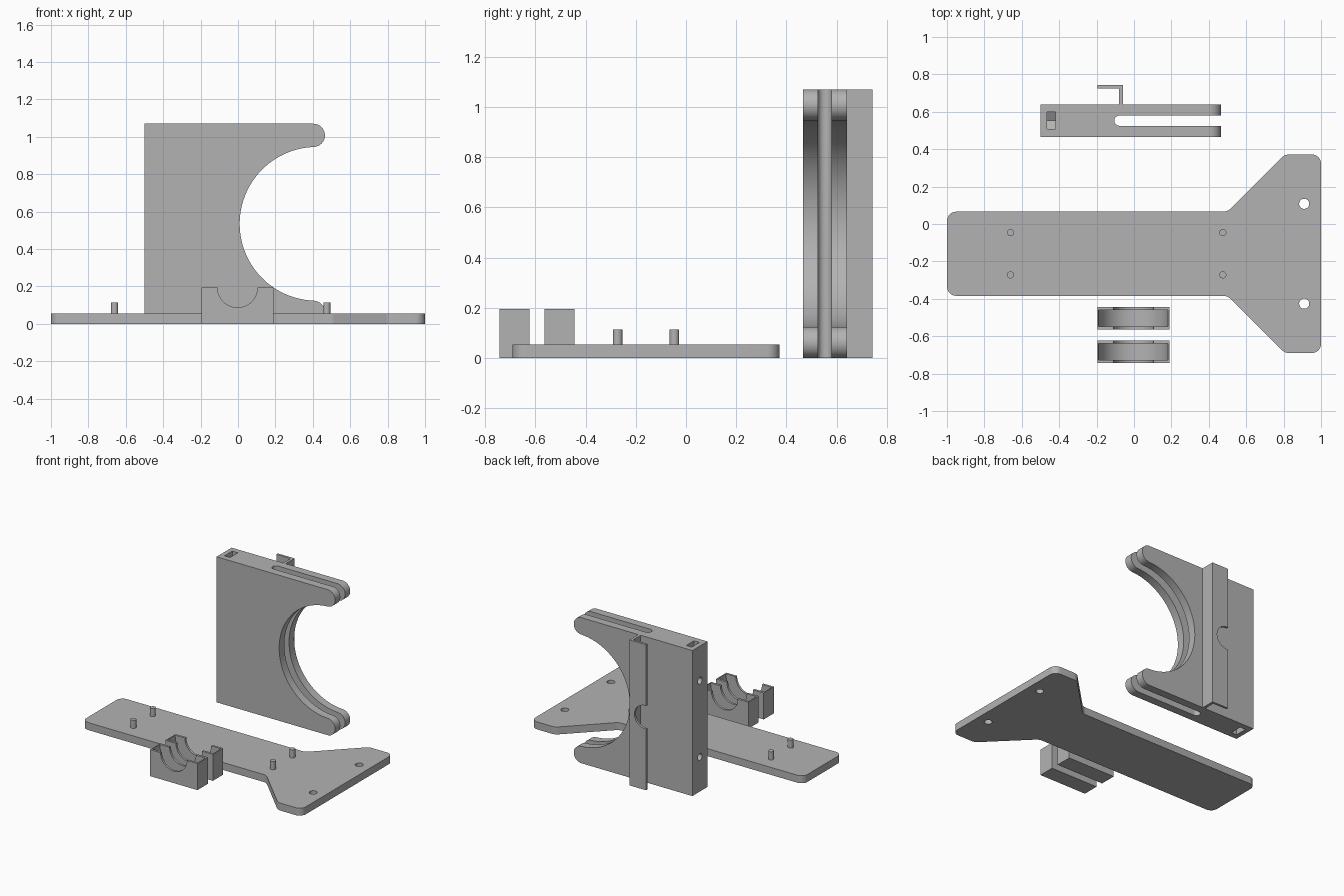
import bpy, bmesh, math
from mathutils import Vector

if "Cube" in bpy.data.objects:
    bpy.data.objects.remove(bpy.data.objects["Cube"])

grey = bpy.data.materials.new("plain grey")
grey.diffuse_color = (0.45, 0.45, 0.45, 1)
grey.use_nodes = True
grey.node_tree.nodes["Principled BSDF"].inputs["Base Color"].default_value = grey.diffuse_color

MAP = {'x': lambda a, b, h: (h, a, b), 'y': lambda a, b, h: (a, h, b), 'z': lambda a, b, h: (a, b, h)}


def prism(name, pts, axis, lo, hi):
    """Extrude a 2D profile along an axis."""
    bm = bmesh.new()
    f = bm.faces.new([bm.verts.new(MAP[axis](a, b, lo)) for a, b in pts])
    ext = bmesh.ops.extrude_face_region(bm, geom=[f])
    move = Vector(MAP[axis](0, 0, hi - lo))
    bmesh.ops.translate(bm, vec=move, verts=[v for v in ext['geom'] if isinstance(v, bmesh.types.BMVert)])
    bmesh.ops.recalc_face_normals(bm, faces=bm.faces)
    me = bpy.data.meshes.new(name)
    bm.to_mesh(me)
    bm.free()
    me.materials.append(grey)
    ob = bpy.data.objects.new(name, me)
    bpy.context.collection.objects.link(ob)
    return ob


def arc(cx, cy, r, a0, a1, n):
    angles = [math.radians(a0 + (a1 - a0) * i / n) for i in range(n + 1)]
    return [(cx + r * math.cos(t), cy + r * math.sin(t)) for t in angles]


def circle(cx, cy, r, n=32):
    return arc(cx, cy, r, 0, 360, n)[:-1]


def box(x0, x1, y0, y1):
    return [(x0, y0), (x1, y0), (x1, y1), (x0, y1)]


def fillet(corners, n=8):
    """Round each (x, y, radius) corner of a polygon."""
    out = []
    for i, (x, y, r) in enumerate(corners):
        p = Vector((x, y))
        u = (Vector(corners[i - 1][:2]) - p).normalized()
        v = (Vector(corners[(i + 1) % len(corners)][:2]) - p).normalized()
        half = u.angle(v) / 2
        c = p + (u + v).normalized() * (r / math.sin(half))
        s, e = p + u * (r / math.tan(half)) - c, p + v * (r / math.tan(half)) - c
        turn = math.atan2(s.x * e.y - s.y * e.x, s.dot(e))
        start = math.atan2(s.y, s.x)
        out += [(c.x + r * math.cos(start + turn * k / n), c.y + r * math.sin(start + turn * k / n))
                for k in range(n + 1)]
    return out


def cut(ob, cutters):
    for c in cutters:
        m = ob.modifiers.new("cut", 'BOOLEAN')
        m.operation, m.solver, m.object = 'DIFFERENCE', 'EXACT', c
    bpy.context.view_layer.update()
    me = bpy.data.meshes.new_from_object(ob.evaluated_get(bpy.context.evaluated_depsgraph_get()))
    ob.modifiers.clear()
    ob.data = me
    for c in cutters:
        bpy.data.objects.remove(c)


# Base plate with flared end and two screw holes
MID = -0.159
half = [(-1, 0.225, 0.05), (0.5, 0.225, 0.06), (0.806, 0.531, 0.06), (1, 0.531, 0.05)]
outline = [(x, MID + y, r) for x, y, r in half] + [(x, MID - y, r) for x, y, r in reversed(half)]
plate = prism("base_plate", fillet(outline), 'z', 0, 0.055)
cut(plate, [prism("hole", circle(0.91, MID + s * 0.267, 0.027), 'z', -0.1, 0.2) for s in (-1, 1)])

# Locating pins on the plate
for x in (-0.66, 0.475):
    for s in (-1, 1):
        prism("locating_pin", circle(x, MID + s * 0.113, 0.019, 24), 'z', 0.05, 0.115)

# Bracket body: rectangular block with a round bite and rounded tips
H, Y0, Y1 = 1.07, 0.465, 0.64
YC, ZC, TIP = (Y0 + Y1) / 2, H / 2, 0.062
profile = ([(-0.5, 0)] + arc(0.403, TIP, TIP, -90, 80, 14)
           + arc(0.42, ZC, 0.411, 268, 92, 64)
           + arc(0.403, H - TIP, TIP, -80, 90, 14) + [(-0.5, H)])
body = prism("bracket_body", profile, 'y', Y0, Y1)

# Long slot between the jaws, nut pockets and side screw holes
slot = [(0.6, YC - 0.0275)] + [(0.6, YC + 0.0275)] + arc(-0.078, YC, 0.0275, 90, 270, 16)
cutters = [prism("slot", slot, 'z', -0.1, H + 0.1)]
for s in (-1, 1):
    z = lambda d: ZC + s * d
    pocket = [(YC - 0.045, z(0.6)), (YC - 0.045, z(0.254)), (YC, z(0.228)),
              (YC + 0.045, z(0.254)), (YC + 0.045, z(0.6))]
    cutters.append(prism("pocket", pocket, 'x', -0.465, -0.42))
    cutters.append(prism("screw_hole", circle(YC, z(0.28), 0.025), 'x', -0.6, -0.35))
cut(body, cutters)

# Hooked cable rail on the back, with a round notch in its free edge
hook = [(-0.06, 0.635), (-0.06, 0.742), (-0.195, 0.742), (-0.195, 0.725), (-0.08, 0.725), (-0.08, 0.635)]
rail = prism("cable_rail", hook, 'z', 0, H)
cut(rail, [prism("notch", circle(-0.185, ZC, 0.085, 40), 'y', 0.7, 0.8)])

# Two bearing cradles: wide inner groove and narrower shaft opening
CX, TOP = -0.003, 0.195
for y0 in (-0.742, -0.564):
    y1 = y0 + 0.12
    cradle = prism("bearing_cradle", box(CX - 0.193, CX + 0.193, 0, TOP), 'y', y0, y1)
    cut(cradle, [prism("groove", circle(CX, TOP, 0.186, 96), 'y', y0 + 0.016, y1 - 0.016),
                 prism("shaft", circle(CX, TOP, 0.107, 64), 'y', y0 - 0.1, y1 + 0.05)])

# Smooth the round surfaces, keep hard edges
for ob in bpy.context.collection.objects:
    ob.select_set(True)
    bpy.context.view_layer.objects.active = ob
bpy.ops.object.shade_smooth_by_angle(angle=math.radians(30))
